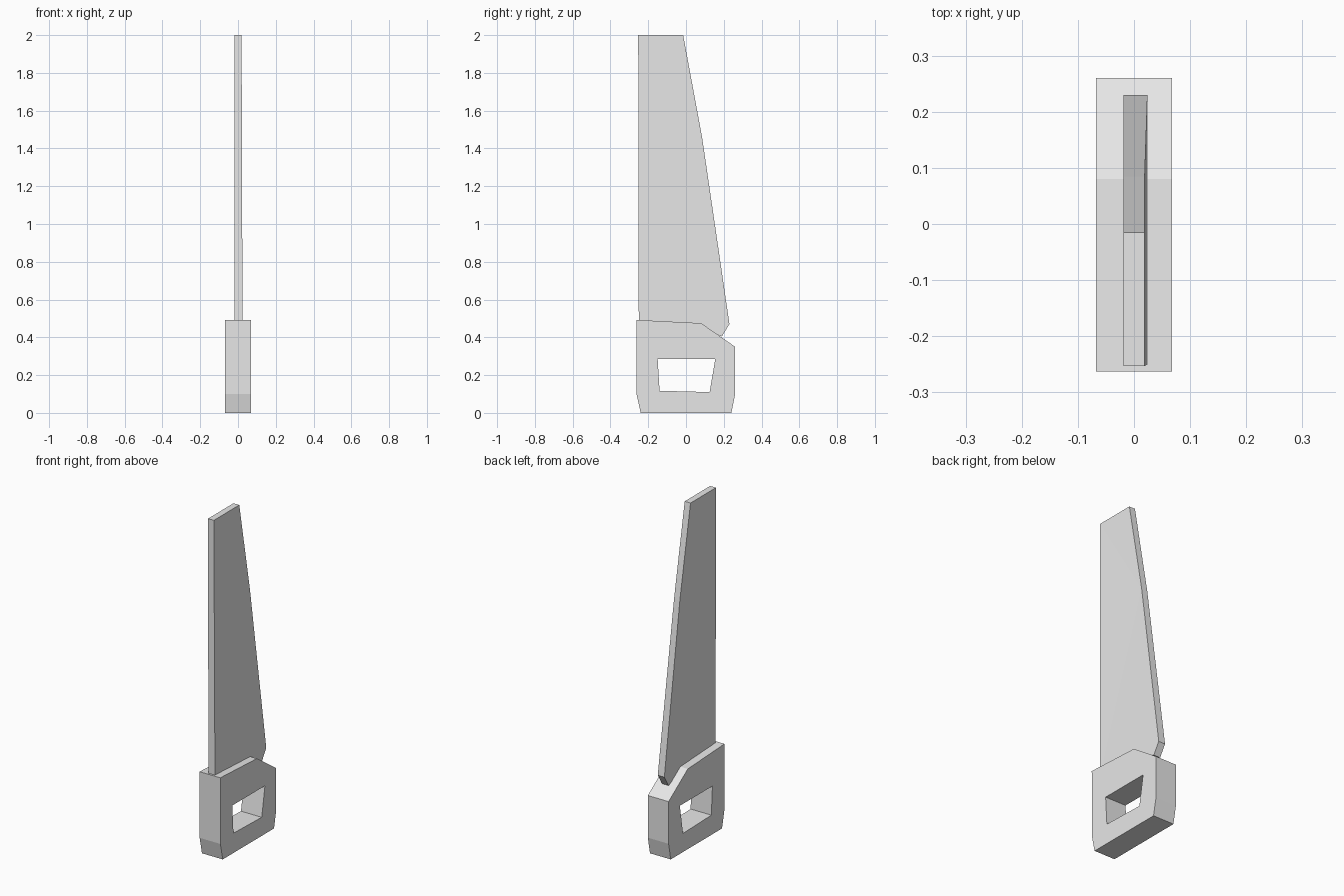
import bpy
import bmesh

cube = bpy.data.objects.get("Cube")
if cube:
    bpy.data.objects.remove(cube, do_unlink=True)

# One plain grey for the whole tool
grey = bpy.data.materials.new("light_grey")
grey.use_nodes = True
colour = (0.8, 0.8, 0.8, 1.0)
grey.diffuse_color = colour
grey.node_tree.nodes["Principled BSDF"].inputs["Base Color"].default_value = colour


def plate(name, loops, half_width):
    """Fill (y, z) outlines, later loops being holes, and extrude across x.

    half_width(y, z) gives the half thickness on the left (+x) side."""
    bm = bmesh.new()
    for loop in loops:
        verts = [bm.verts.new((-half_width(0, 2), y, z)) for y, z in loop]
        for a, b in zip(verts, verts[1:] + verts[:1]):
            bm.edges.new((a, b))
    bmesh.ops.triangle_fill(bm, use_beauty=True, edges=bm.edges[:])
    grown = bmesh.ops.extrude_face_region(bm, geom=bm.faces[:], use_keep_orig=True)
    for v in grown["geom"]:
        if isinstance(v, bmesh.types.BMVert):
            v.co.x = half_width(v.co.y, v.co.z)
    bmesh.ops.recalc_face_normals(bm, faces=bm.faces[:])
    mesh = bpy.data.meshes.new(name)
    bm.to_mesh(mesh)
    bm.free()
    mesh.materials.append(grey)
    obj = bpy.data.objects.new(name, mesh)
    bpy.context.collection.objects.link(obj)
    return obj


# Handle: chunky block with a grip opening
handle_outline = [(-0.24, 0), (0.24, 0), (0.26, 0.1), (0.26, 0.35),
                  (0.08, 0.475), (-0.263, 0.492), (-0.262, 0.1)]
grip_hole = [(-0.14, 0.117), (0.125, 0.11), (0.155, 0.285), (-0.15, 0.285)]
plate("handle", [handle_outline, grip_hole], lambda y, z: 0.068)

# Blade: tapering plate, slightly thicker towards the heel
blade_outline = [(-0.25, 0.46), (0.07, 0.45), (0.19, 0.405), (0.23, 0.47),
                 (0.085, 1.46), (-0.015, 2.0), (-0.253, 2.0)]
plate("blade", [blade_outline], lambda y, z: 0.024 if z < 1 else 0.019)
